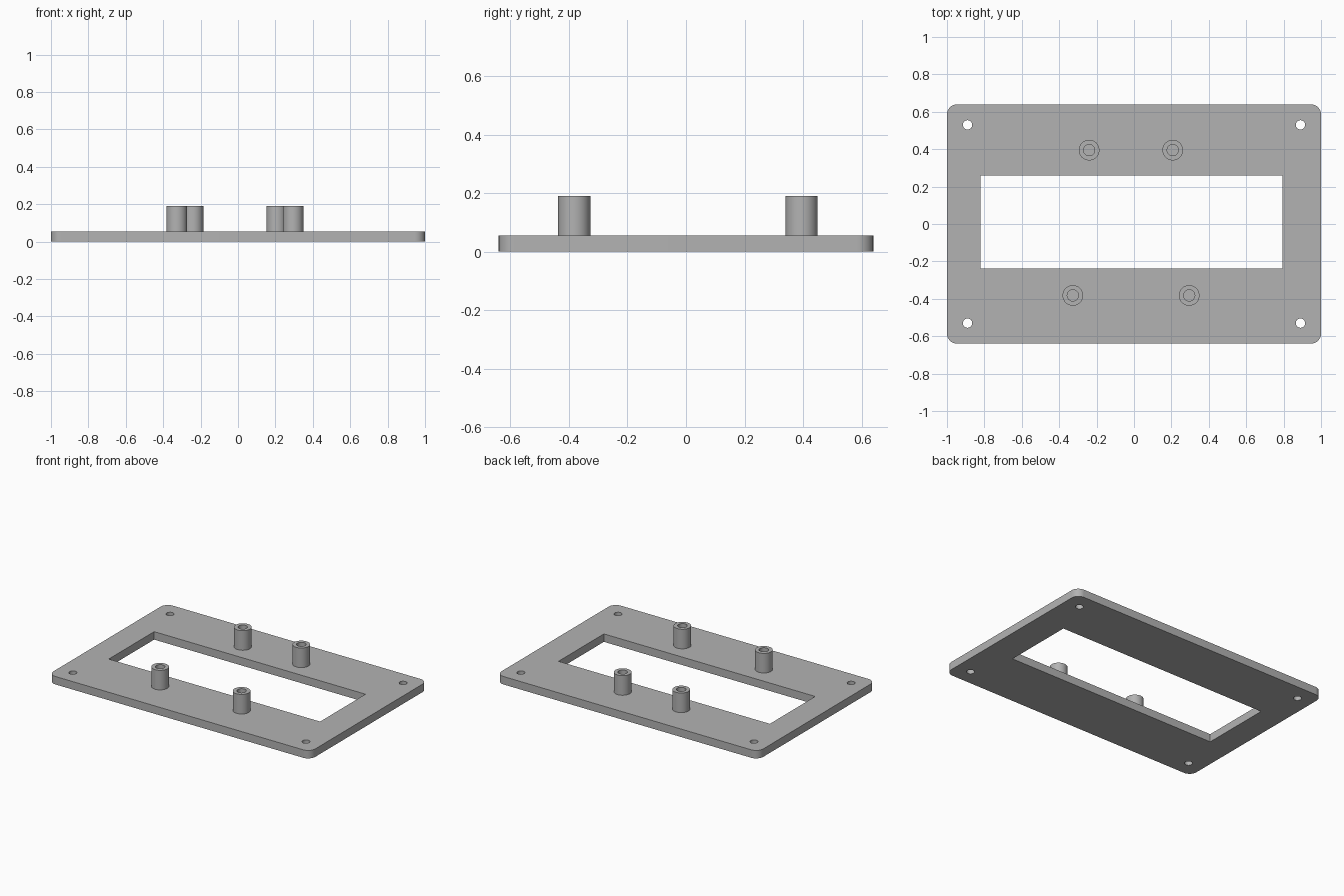
import bpy, bmesh
from math import radians, sin, cos, pi

cube = bpy.data.objects.get("Cube")
if cube:
    bpy.data.objects.remove(cube, do_unlink=True)

PLATE_TOP, POST_TOP, HOLE_FLOOR = 0.055, 0.19, 0.01
POST_R, BORE_R, SCREW_R, CORNER_R = 0.055, 0.03, 0.025, 0.055
HALF_X, HALF_Y = 1.0, 0.64
SEGMENTS = 48
POSTS = {"back_right_standoff": (-0.24, 0.395), "back_left_standoff": (0.207, 0.395),
         "front_right_standoff": (-0.327, -0.382), "front_left_standoff": (0.295, -0.382)}

grey = bpy.data.materials.new("plain grey")
grey.use_nodes = True
color = (0.45, 0.45, 0.45, 1)
grey.diffuse_color = color
grey.node_tree.nodes["Principled BSDF"].inputs["Base Color"].default_value = color


def make_object(name, bm):
    bmesh.ops.recalc_face_normals(bm, faces=bm.faces)
    mesh = bpy.data.meshes.new(name)
    bm.to_mesh(mesh)
    bm.free()
    mesh.materials.append(grey)
    obj = bpy.data.objects.new(name, mesh)
    bpy.context.collection.objects.link(obj)
    return obj


def prism(name, outline, z0, z1):
    """Closed outline extruded from z0 to z1."""
    bm = bmesh.new()
    face = bm.faces.new([bm.verts.new((x, y, z0)) for x, y in outline])
    top = bmesh.ops.extrude_face_region(bm, geom=[face], use_keep_orig=True)["geom"]
    for v in top:
        if isinstance(v, bmesh.types.BMVert):
            v.co.z = z1
    return make_object(name, bm)


def circle(x, y, r):
    angles = [2 * pi * i / SEGMENTS for i in range(SEGMENTS)]
    return [(x + r * cos(a), y + r * sin(a)) for a in angles]


def rounded_rectangle(hx, hy, r, steps=12):
    points = []
    for corner, (sx, sy) in enumerate([(1, 1), (-1, 1), (-1, -1), (1, -1)]):
        for i in range(steps + 1):
            a = (corner + i / steps) * pi / 2
            points.append((sx * (hx - r) + r * cos(a), sy * (hy - r) + r * sin(a)))
    return points


def smooth(obj):
    bpy.ops.object.select_all(action="DESELECT")
    obj.select_set(True)
    bpy.context.view_layer.objects.active = obj
    bpy.ops.object.shade_smooth_by_angle(angle=radians(30))


# Plate with rounded corners
plate = prism("mounting_plate", rounded_rectangle(HALF_X, HALF_Y, CORNER_R), 0, PLATE_TOP)

# Cutters: display window, corner screw holes, blind bores under the standoffs
window = [(-0.821, -0.237), (0.793, -0.237), (0.793, 0.258), (-0.821, 0.258)]
cutters = [prism("window_cutter", window, -0.1, 0.1)]
for sx in (-1, 1):
    for sy in (-1, 1):
        cutters.append(prism("screw_cutter", circle(sx * 0.89, sy * 0.53, SCREW_R), -0.1, 0.1))
for x, y in POSTS.values():
    cutters.append(prism("bore_cutter", circle(x, y, BORE_R), HOLE_FLOOR, 0.1))

bpy.context.view_layer.objects.active = plate
for cutter in cutters:
    cutter.hide_render = True
    cut = plate.modifiers.new("cut", "BOOLEAN")
    cut.operation, cut.solver, cut.object = "DIFFERENCE", "EXACT", cutter
    bpy.ops.object.modifier_apply(modifier=cut.name)
    bpy.data.objects.remove(cutter, do_unlink=True)
smooth(plate)

# Hollow standoffs: bore wall, top rim and outer wall
for name, (x, y) in POSTS.items():
    bm = bmesh.new()
    profile = [(BORE_R, PLATE_TOP), (BORE_R, POST_TOP), (POST_R, POST_TOP), (POST_R, PLATE_TOP)]
    rings = [[bm.verts.new((px, py, z)) for px, py in circle(x, y, r)] for r, z in profile]
    for lower, upper in zip(rings, rings[1:] + rings[:1]):
        for i in range(SEGMENTS):
            j = (i + 1) % SEGMENTS
            bm.faces.new((lower[i], lower[j], upper[j], upper[i]))
    smooth(make_object(name, bm))
